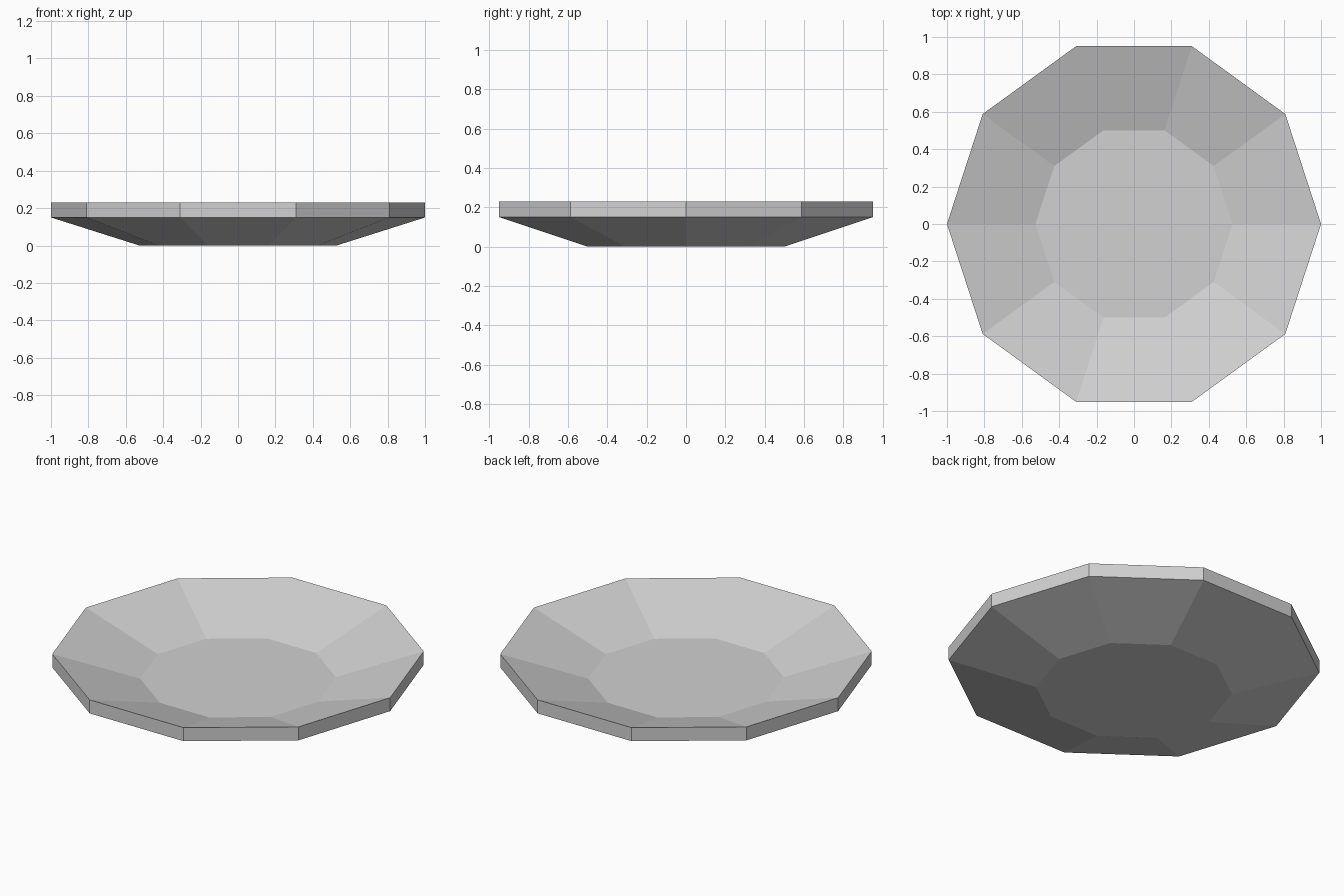
import bpy
import bmesh
from math import cos, sin, tau

cube = bpy.data.objects.get("Cube")
if cube:
    bpy.data.objects.remove(cube, do_unlink=True)

SIDES = 10
# Plate profile as (radius, height), from the underside round to the inner floor
PROFILE = [(0.527, 0.0), (1.0, 0.15), (1.0, 0.23), (0.527, 0.08)]

# Plain grey material
grey = bpy.data.materials.new("light_grey")
grey.use_nodes = True
colour = (0.64, 0.64, 0.64, 1.0)
grey.diffuse_color = colour
for node in grey.node_tree.nodes:
    if node.type == "BSDF_PRINCIPLED":
        node.inputs["Base Color"].default_value = colour

# Ten-sided rings joined into a dished plate
bm = bmesh.new()
rings = [[bm.verts.new((r * cos(tau * i / SIDES), r * sin(tau * i / SIDES), z))
          for i in range(SIDES)] for r, z in PROFILE]
for low, high in zip(rings, rings[1:]):
    for i in range(SIDES):
        j = (i + 1) % SIDES
        bm.faces.new((low[i], low[j], high[j], high[i]))

# Foot and inner floor
bm.faces.new(list(reversed(rings[0])))
bm.faces.new(rings[-1])
bmesh.ops.recalc_face_normals(bm, faces=bm.faces)

mesh = bpy.data.meshes.new("plate")
bm.to_mesh(mesh)
bm.free()
mesh.materials.append(grey)
plate = bpy.data.objects.new("plate", mesh)
bpy.context.collection.objects.link(plate)
